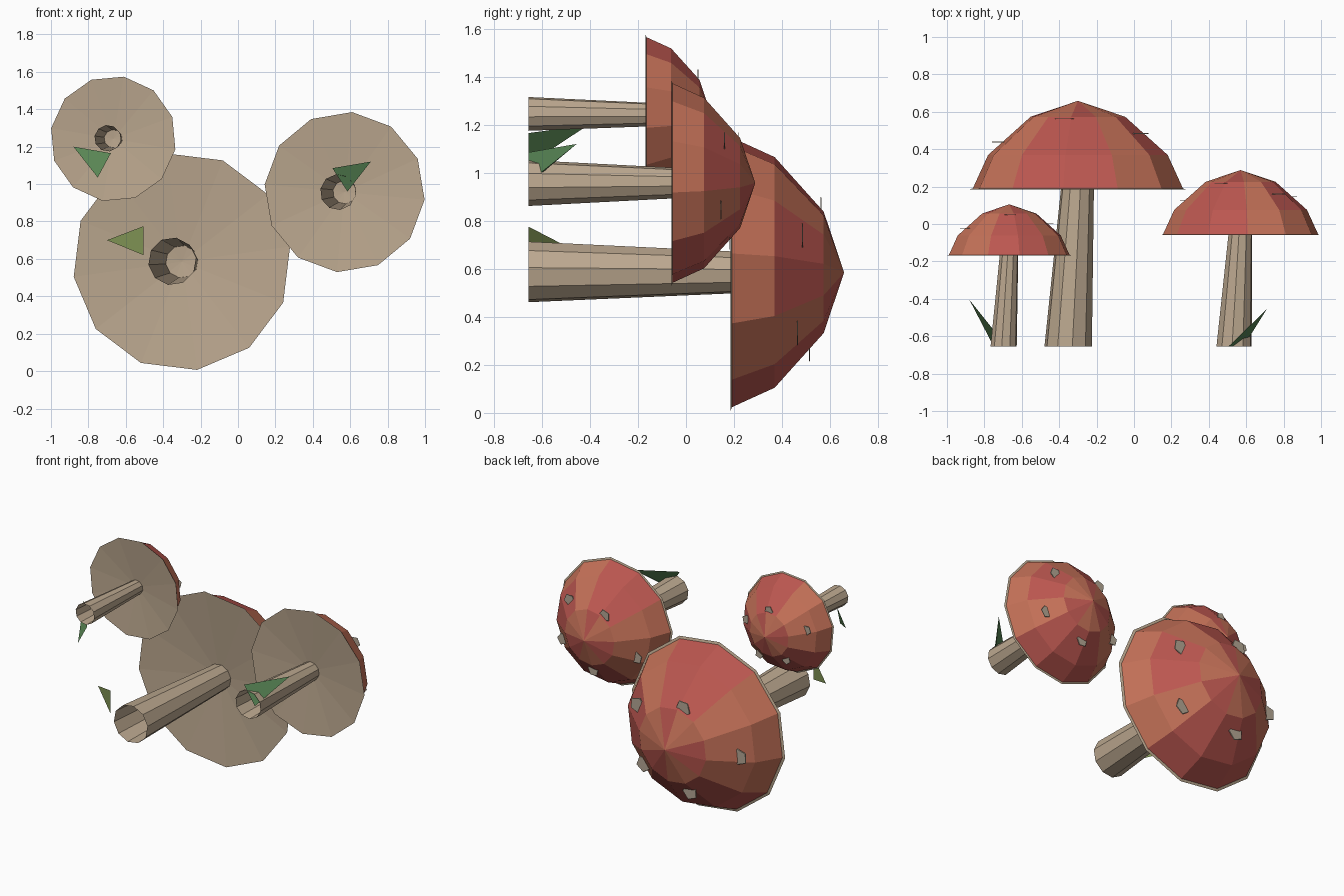
import bpy, bmesh, math
from mathutils import Vector

if "Cube" in bpy.data.objects:
    bpy.data.objects.remove(bpy.data.objects["Cube"])


def material(name, rgb):
    m = bpy.data.materials.new(name)
    m.diffuse_color = (*rgb, 1)
    m.use_nodes = True
    m.node_tree.nodes["Principled BSDF"].inputs["Base Color"].default_value = m.diffuse_color
    return m


TAN = material("tan", (0.50, 0.39, 0.275))
RED = material("red", (0.50, 0.095, 0.08))
ORANGE = material("orange", (0.57, 0.17, 0.10))
SPOT = material("spot_tan", (0.46, 0.39, 0.30))
GREEN = material("green", (0.12, 0.28, 0.105))
DARK_GREEN = material("dark_green", (0.09, 0.22, 0.085))
OLIVE = material("olive_green", (0.24, 0.33, 0.10))


def finish(name, bm, mats):
    me = bpy.data.meshes.new(name)
    bm.to_mesh(me)
    bm.free()
    for m in mats:
        me.materials.append(m)
    ob = bpy.data.objects.new(name, me)
    bpy.context.collection.objects.link(ob)
    return ob


def ring(bm, c, r, n, phase):
    """Ring of vertices around the y axis."""
    out = []
    for k in range(n):
        a = math.radians(phase + 360 * k / n)
        out.append(bm.verts.new((c[0] + r * math.cos(a), c[1], c[2] + r * math.sin(a))))
    return out


def bridge(bm, a, b, row="", flip=False):
    n = len(a)
    for k in range(n):
        j = (k + 1) % n
        f = [a[k], b[k], b[j], a[j]] if not flip else [a[j], b[j], b[k], a[k]]
        face = bm.faces.new(f)
        face.material_index = int(bool(row) and row[k] == "O")


def fan(bm, a, tip, row="", flip=False):
    n = len(a)
    for k in range(n):
        j = (k + 1) % n
        f = [a[k], tip, a[j]] if not flip else [a[j], tip, a[k]]
        face = bm.faces.new(f)
        face.material_index = int(bool(row) and row[k] == "O")


# Cap profile as (radius, height) factors, and the red / orange patches per ring
PROFILE = [(1.0, 0.01), (0.855, 0.325), (0.45, 0.685)]
TIP = 0.835
PATCHES = ["OORROOORRROO", "RORROOORRROR", "OOROORROORRO"]
# Spots as (angle from the cap phase, radius factor)
SPOTS = [(17, 0.64), (97, 0.485), (175, 0.73), (246, 0.58), (312, 0.68)]


def surface_height(r):
    pts = PROFILE + [(0, TIP)]
    for (r0, h0), (r1, h1) in zip(pts, pts[1:]):
        if r1 <= r <= r0:
            return h0 + (h1 - h0) * (r0 - r) / (r0 - r1)


def mushroom(name, x, z, y, R, phase, base, r_base, r_top):
    # Faceted cap
    bm = bmesh.new()
    rings = [ring(bm, (x, y + h * R, z), r * R, 12, phase) for r, h in PROFILE]
    for i in range(2):
        bridge(bm, rings[i], rings[i + 1], PATCHES[i])
    fan(bm, rings[-1], bm.verts.new((x, y + TIP * R, z)), PATCHES[2])
    finish(name + "_cap", bm, [RED, ORANGE])

    # Shallow hollow gill disc with a thin lip
    bm = bmesh.new()
    lip = ring(bm, (x, y, z), R * 1.03, 12, phase)
    inner = ring(bm, (x, y + 0.012 * R, z), R * 0.995, 12, phase)
    bridge(bm, lip, inner)
    fan(bm, lip, bm.verts.new((x, y + 0.09 * R, z)), flip=True)
    finish(name + "_gills", bm, [TAN])

    # Leaning, tapered stem, open at the foot
    bm = bmesh.new()
    foot = ring(bm, (base[0], -0.655, base[1]), r_base, 10, phase)
    head = ring(bm, (x, y + 0.08 * R, z), r_top, 10, phase)
    bridge(bm, foot, head)
    finish(name + "_stem", bm, [TAN])

    # Flat spots poking through the cap
    bm = bmesh.new()
    for ang, rf in SPOTS:
        a = math.radians(phase + ang)
        c = (x + rf * R * math.cos(a), y + surface_height(rf) * R + 0.008 * R, z + rf * R * math.sin(a))
        lo = ring(bm, c, 0.1 * R, 5, phase + ang * 2)
        hi = ring(bm, (c[0], c[1] + 0.008 * R, c[2]), 0.095 * R, 5, phase + ang * 2)
        bridge(bm, lo, hi)
        bm.faces.new(lo)
        bm.faces.new(hi[::-1])
    finish(name + "_spots", bm, [SPOT])


mushroom("large", -0.30, 0.585, 0.185, 0.567, 8, (-0.352, 0.587), 0.128, 0.087)
mushroom("medium", 0.57, 0.957, -0.06, 0.417, 24.6, (0.535, 0.957), 0.096, 0.063)
mushroom("small", -0.667, 1.242, -0.168, 0.327, -9.7, (-0.697, 1.245), 0.071, 0.049)


def leaf(name, pts, mat):
    bm = bmesh.new()
    vs = [bm.verts.new(p) for p in pts]
    if len(vs) == 3:
        bm.faces.new(vs)
    else:  # folded blade: two faces meeting on a ridge
        bm.faces.new((vs[0], vs[1], vs[2]))
        bm.faces.new((vs[1], vs[3], vs[2]))
    # turn the first face towards the front
    bm.normal_update()
    if bm.faces[:][0].normal.dot(Vector((0, -1, 0))) < 0:
        bmesh.ops.reverse_faces(bm, faces=bm.faces[:])
    finish(name, bm, [mat])


# Grass blades near the stem feet
leaf("left_leaf", [(-0.68, -0.655, 1.165), (-0.75, -0.655, 1.035), (-0.88, -0.405, 1.2)], GREEN)
leaf("right_leaf", [(0.505, -0.655, 1.085), (0.585, -0.655, 0.96), (0.71, -0.455, 1.12),
                    (0.605, -0.61, 0.99)], DARK_GREEN)
leaf("low_leaf", [(-0.505, -0.655, 0.775), (-0.505, -0.655, 0.62), (-0.70, -0.51, 0.70)], OLIVE)
